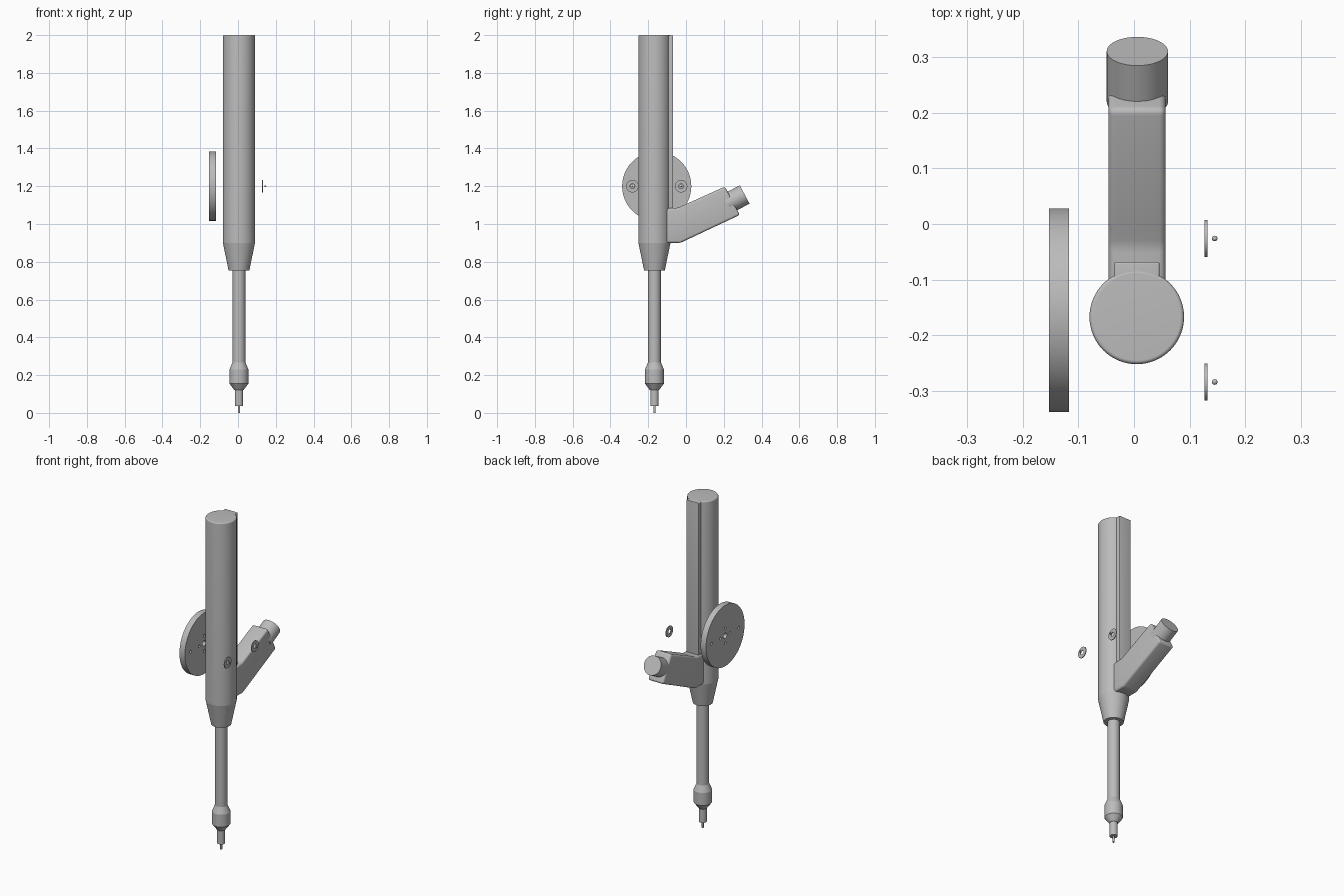
import bpy, bmesh
from math import radians, sin, cos, pi
from mathutils import Vector, Matrix

if "Cube" in bpy.data.objects:
    bpy.data.objects.remove(bpy.data.objects["Cube"])

grey = bpy.data.materials.new("plain_grey")
grey.use_nodes = True
grey.diffuse_color = (0.5, 0.5, 0.5, 1)
grey.node_tree.nodes["Principled BSDF"].inputs["Base Color"].default_value = (0.5, 0.5, 0.5, 1)

AX, AY = 0.005, -0.167      # axis of the upright tool
WHEEL_Y, WHEEL_Z = -0.155, 1.2


def finish(name, bm, angle=30):
    bmesh.ops.recalc_face_normals(bm, faces=bm.faces[:])
    mesh = bpy.data.meshes.new(name)
    bm.to_mesh(mesh)
    bm.free()
    mesh.materials.append(grey)
    obj = bpy.data.objects.new(name, mesh)
    bpy.context.collection.objects.link(obj)
    smooth(obj, angle)
    return obj


def smooth(obj, angle):
    bpy.ops.object.select_all(action='DESELECT')
    obj.select_set(True)
    bpy.context.view_layer.objects.active = obj
    bpy.ops.object.shade_smooth_by_angle(angle=radians(angle))


def lathe(name, profile, loc, axis=(0, 0, 1), closed=False, steps=64, angle=30):
    """Spin (radius, height) points about an axis placed at loc."""
    bm = bmesh.new()
    verts = [bm.verts.new((r, 0, h)) for r, h in profile]
    pairs = list(zip(verts, verts[1:]))
    if closed:
        pairs.append((verts[-1], verts[0]))
    edges = [bm.edges.new(p) for p in pairs]
    bmesh.ops.spin(bm, geom=verts + edges, cent=(0, 0, 0), axis=(0, 0, 1),
                   angle=2 * pi, steps=steps, use_duplicate=False)
    bmesh.ops.remove_doubles(bm, verts=bm.verts[:], dist=0.00005)
    turn = Vector(axis).to_track_quat('Z', 'Y').to_matrix().to_4x4()
    bm.transform(Matrix.Translation(loc) @ turn)
    return finish(name, bm, angle)


def prism(name, outline, x0, x1, bevel):
    """Extrude a (y, z) outline across x and round its edges."""
    bm = bmesh.new()
    face = bm.faces.new([bm.verts.new((x0, y, z)) for y, z in outline])
    out = bmesh.ops.extrude_face_region(bm, geom=[face])
    moved = [v for v in out["geom"] if isinstance(v, bmesh.types.BMVert)]
    bmesh.ops.translate(bm, verts=moved, vec=(x1 - x0, 0, 0))
    bmesh.ops.recalc_face_normals(bm, faces=bm.faces[:])
    bmesh.ops.bevel(bm, geom=bm.edges[:], offset=bevel, segments=4,
                    profile=0.5, affect='EDGES', clamp_overlap=True)
    return finish(name, bm)


# Upright barrel with a rounded top rim and a tapered nose
rim = 0.007
rounded = [(0.085 - rim + rim * cos(pi / 20 * i), 2 - rim + rim * sin(pi / 20 * i))
           for i in range(11)]
lathe("barrel", [(0, 0.755), (0.055, 0.755), (0.085, 0.9)] + rounded + [(0, 2)],
      (AX, AY, 0), angle=10.5)

# Shaft, collar and needle below the barrel
lathe("shaft", [(0, 0.24), (0.034, 0.24), (0.034, 0.77), (0, 0.77)], (AX, AY, 0))
lathe("collar", [(0, 0.12), (0.024, 0.12), (0.05, 0.155), (0.05, 0.23),
                 (0.034, 0.268), (0, 0.268)], (AX, AY, 0), angle=20)
lathe("nozzle", [(0, 0.037), (0.022, 0.037), (0.022, 0.13), (0, 0.13)], (AX, AY, 0))
lathe("needle", [(0, 0), (0.006, 0), (0.006, 0.05), (0, 0.05)], (AX, AY, 0), steps=24)

# Flat rail along the back of the barrel
prism("back_rail", [(-0.12, 1.0), (-0.068, 1.0), (-0.068, 1.999), (-0.12, 1.999)],
      -0.036, 0.046, 0.004)

# Sloping arm and its round end plug
prism("side_arm", [(-0.12, 0.9), (-0.03, 0.9), (0.285, 1.048), (0.206, 1.198),
                   (0.0, 1.105), (-0.04, 1.086), (-0.12, 1.082)], -0.046, 0.057, 0.012)
slope = Vector((0, 0.883, 0.469))
lathe("arm_plug", [(0, -0.03), (0.055, -0.03), (0.055, 0.073), (0, 0.073)],
      Vector((0.006, 0.246, 1.122)), slope)

# Disc with drilled holes
wheel = lathe("disc", [(0, -0.153), (0.183, -0.153), (0.183, -0.117), (0, -0.117)],
              (0, WHEEL_Y, WHEEL_Z), (1, 0, 0), steps=96)
holes = [(0, 0, 0.016), (0.129, 0, 0.008), (-0.129, 0, 0.008)]
holes += [(0.045 * cos(pi / 2 * i), 0.045 * sin(pi / 2 * i), 0.008) for i in range(4)]
bm = bmesh.new()
for dy, dz, r in holes:
    place = Matrix.Translation((-0.135, WHEEL_Y + dy, WHEEL_Z + dz)) @ Matrix.Rotation(pi / 2, 4, 'Y')
    bmesh.ops.create_cone(bm, cap_ends=True, segments=24, radius1=r, radius2=r,
                          depth=0.1, matrix=place)
cutter = finish("hole_cutter", bm)
cutter.hide_render = True
cut = wheel.modifiers.new("holes", 'BOOLEAN')
cut.operation = 'DIFFERENCE'
cut.solver = 'EXACT'
cut.object = cutter
bpy.context.view_layer.objects.active = wheel
bpy.ops.object.modifier_apply(modifier=cut.name)
bpy.data.objects.remove(cutter)
smooth(wheel, 30)

# Two washers, each with a small bead in front
for side, dy in (("front", -0.129), ("back", 0.129)):
    spot = (0, WHEEL_Y + dy, WHEEL_Z)
    lathe(side + "_washer", [(0.013, 0.127), (0.033, 0.127), (0.033, 0.132), (0.013, 0.132)],
          spot, (1, 0, 0), closed=True, steps=48)
    bm = bmesh.new()
    bmesh.ops.create_uvsphere(bm, u_segments=20, v_segments=12, radius=0.005,
                              matrix=Matrix.Translation((0.145, spot[1], spot[2])))
    finish(side + "_bead", bm)
